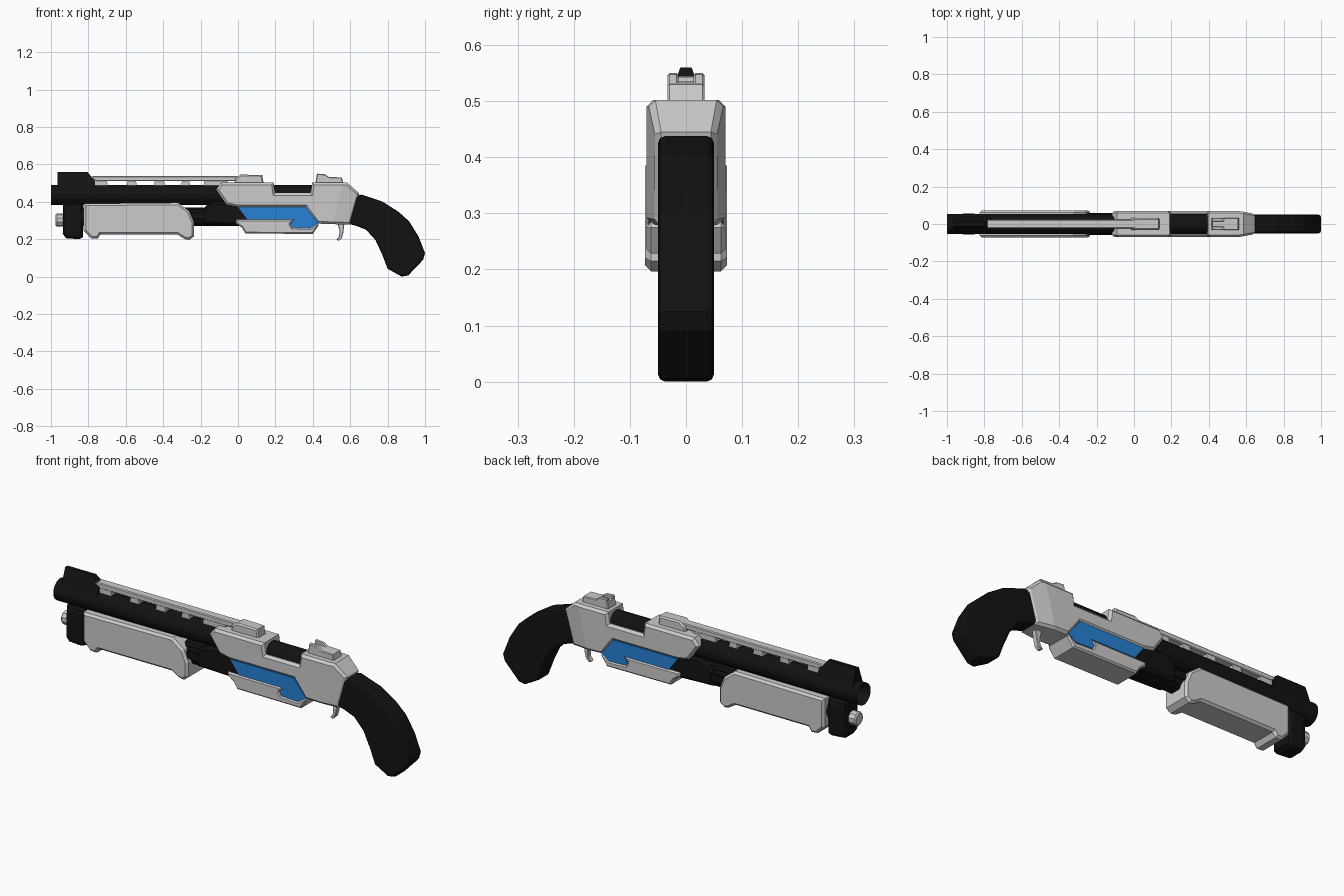
import bpy, bmesh, math
from mathutils import Vector, Matrix

if "Cube" in bpy.data.objects:
    bpy.data.objects.remove(bpy.data.objects["Cube"])


def material(name, rgb):
    m = bpy.data.materials.new(name)
    m.diffuse_color = (*rgb, 1)
    m.use_nodes = True
    m.node_tree.nodes["Principled BSDF"].inputs["Base Color"].default_value = m.diffuse_color
    return m


BLACK = material("black", (0.006, 0.006, 0.006))
BLUE = material("blue", (0.02, 0.22, 0.68))


def finish(bm, name, mat=None, smooth=False):
    bmesh.ops.recalc_face_normals(bm, faces=bm.faces)
    me = bpy.data.meshes.new(name)
    bm.to_mesh(me)
    bm.free()
    ob = bpy.data.objects.new(name, me)
    bpy.context.collection.objects.link(ob)
    if mat:
        me.materials.append(mat)
    if smooth:
        bpy.ops.object.select_all(action='DESELECT')
        ob.select_set(True)
        bpy.context.view_layer.objects.active = ob
        bpy.ops.object.shade_smooth_by_angle(angle=math.radians(35))
    return ob


def prism(points, half, bevel=0.0, y=0.0, segments=1):
    """Side profile (x, z) extruded across y, with chamfered side rims."""
    bm = bmesh.new()
    f = bm.faces.new([bm.verts.new((px, -half, pz)) for px, pz in points])
    ext = bmesh.ops.extrude_face_region(bm, geom=[f])
    for v in ext["geom"]:
        if isinstance(v, bmesh.types.BMVert):
            v.co.y = half
    bmesh.ops.recalc_face_normals(bm, faces=bm.faces)
    if bevel:
        rim = [e for e in bm.edges if abs(e.verts[0].co.y - e.verts[1].co.y) < 1e-6]
        bmesh.ops.bevel(bm, geom=rim, offset=bevel, segments=segments,
                        affect='EDGES', profile=0.5, clamp_overlap=True)
    bmesh.ops.translate(bm, verts=bm.verts, vec=(0, y, 0))
    return bm


def rect(x0, x1, z0, z1):
    return [(x0, z0), (x1, z0), (x1, z1), (x0, z1)]


def rod(x0, x1, z, radius, sides, bevel=0.0):
    """Cylinder along x."""
    bm = bmesh.new()
    bmesh.ops.create_cone(bm, cap_ends=True, segments=sides, radius1=radius,
                          radius2=radius, depth=x1 - x0)
    bmesh.ops.rotate(bm, verts=bm.verts, matrix=Matrix.Rotation(math.pi / sides, 3, 'Z'))
    bmesh.ops.rotate(bm, verts=bm.verts, matrix=Matrix.Rotation(math.pi / 2, 3, 'Y'))
    bmesh.ops.translate(bm, verts=bm.verts, vec=((x0 + x1) / 2, 0, z))
    if bevel:
        rim = [e for e in bm.edges if abs(e.verts[0].co.x - e.verts[1].co.x) < 1e-6]
        bmesh.ops.bevel(bm, geom=rim, offset=bevel, segments=1, affect='EDGES')
    return bm


# Barrel with a bored muzzle
bm = rod(-1.0, 0.42, 0.436, 0.055, 24)
bm.faces.ensure_lookup_table()
muzzle = min(bm.faces, key=lambda f: f.calc_center_median().x)
bmesh.ops.inset_region(bm, faces=[muzzle], thickness=0.014)
bmesh.ops.translate(bm, verts=muzzle.verts, vec=(0.06, 0, 0))
finish(bm, "barrel", BLACK, True)

# Magazine tube, its front clamp and grey end bolt
finish(rod(-0.9, 0.05, 0.32, 0.05, 20), "magazine_tube", BLACK, True)
finish(prism([(-0.935, 0.39), (-0.83, 0.39), (-0.83, 0.21), (-0.85, 0.2),
              (-0.92, 0.205), (-0.937, 0.23)], 0.055, 0.022, segments=2),
       "front_clamp", BLACK)
finish(rod(-0.975, -0.92, 0.302, 0.035, 10, 0.006), "end_bolt")

# Front sight ramp, narrowing upwards
bm = prism([(-0.965, 0.45), (-0.965, 0.56), (-0.805, 0.56), (-0.765, 0.51),
            (-0.765, 0.45)], 0.05)
for v in bm.verts:
    if v.co.z > 0.5:
        v.co.y *= 0.2 if v.co.z > 0.55 else 0.55
finish(bm, "front_sight", BLACK)

# Ventilated rib on feet
finish(prism([(-0.79, 0.53), (-0.775, 0.537), (0.02, 0.537), (0.02, 0.51),
              (-0.76, 0.51)], 0.023, 0.004), "top_rib")
for i, (a, b) in enumerate([(-0.77, -0.695), (-0.595, -0.54), (-0.45, -0.39),
                            (-0.305, -0.255), (-0.185, -0.05)]):
    finish(prism([(a, 0.48), (b, 0.48), (b - 0.006, 0.515), (a + 0.006, 0.515)],
                 0.021), f"rib_foot_{i}")

# Sliding fore-end
finish(prism([(-0.825, 0.39), (-0.32, 0.395), (-0.26, 0.35), (-0.235, 0.29),
              (-0.235, 0.215), (-0.26, 0.196), (-0.285, 0.2), (-0.325, 0.225),
              (-0.735, 0.225), (-0.75, 0.202), (-0.785, 0.204), (-0.825, 0.245)],
             0.073, 0.011), "fore_end")

# Black frame between fore-end and receiver
finish(prism([(-0.19, 0.28), (0.08, 0.27), (0.08, 0.40), (-0.12, 0.40),
              (-0.17, 0.38), (-0.19, 0.35)], 0.06, 0.012), "inner_frame", BLACK)
finish(prism(rect(-0.28, -0.16, 0.27, 0.37), 0.035, 0.01), "slide_link", BLACK)
for s in (-1, 1):
    finish(prism(rect(-0.25, -0.17, 0.305, 0.345), 0.008, 0.003, s * 0.05),
           f"slide_bar_{s}", BLACK)

# Receiver shell with ejection port; the rear end tapers into the grip
bm = prism([(-0.118, 0.465), (-0.09, 0.502), (0.19, 0.502), (0.198, 0.446),
            (0.388, 0.446), (0.396, 0.502), (0.585, 0.502), (0.648, 0.445),
            (0.6, 0.277), (0.425, 0.283), (0.36, 0.37), (0.0, 0.37),
            (-0.06, 0.382)], 0.07, 0.012)
origin, axis = Vector((0.56, 0, 0.5)), Vector((1, 0, -0.25)).normalized()
bmesh.ops.bisect_plane(bm, geom=bm.verts[:] + bm.edges[:] + bm.faces[:],
                       plane_co=origin, plane_no=axis)
for v in bm.verts:
    d = max(0, (v.co - origin).dot(axis))
    v.co.y *= 1 - 2.4 * d
finish(bm, "receiver_shell")

# Blue side inlay and the grey housing below it
finish(prism([(0.0, 0.372), (0.36, 0.372), (0.43, 0.288), (0.385, 0.258),
              (0.29, 0.262), (0.28, 0.28), (0.3, 0.305), (0.05, 0.305)],
             0.067), "side_inlay", BLUE)
finish(prism([(-0.012, 0.305), (0.3, 0.305), (0.28, 0.28), (0.29, 0.262),
              (0.385, 0.258), (0.425, 0.285), (0.432, 0.275), (0.4, 0.228),
              (0.04, 0.23), (0.02, 0.262), (-0.012, 0.285)], 0.07, 0.008),
       "lower_housing")

# Rib anchor block on top of the receiver
finish(prism([(-0.02, 0.49), (-0.015, 0.525), (0.015, 0.545), (0.13, 0.543),
              (0.138, 0.49)], 0.032, 0.007), "rib_anchor")

# Rear sight with two ears around the notch
finish(prism([(0.412, 0.49), (0.42, 0.535), (0.555, 0.53), (0.565, 0.49)],
             0.033, 0.004), "rear_sight_base")
for s in (-1, 1):
    finish(prism([(0.418, 0.52), (0.422, 0.55), (0.465, 0.547), (0.49, 0.53),
                  (0.49, 0.52)], 0.01, 0.004, s * 0.023), f"rear_sight_ear_{s}")

# Trigger
finish(prism([(0.53, 0.29), (0.57, 0.29), (0.563, 0.235), (0.555, 0.205),
              (0.54, 0.192), (0.526, 0.196), (0.54, 0.215), (0.543, 0.245)],
             0.013, 0.003), "trigger")

# Curved grip
finish(prism([(0.56, 0.29), (0.62, 0.43), (0.66, 0.438), (0.77, 0.402),
              (0.86, 0.345), (0.915, 0.295), (0.965, 0.215), (1.0, 0.125),
              (0.99, 0.09), (0.91, 0.006), (0.875, 0.0), (0.8, 0.042),
              (0.77, 0.12), (0.735, 0.195), (0.685, 0.25), (0.63, 0.272)],
             0.05, 0.013, segments=2), "grip", BLACK)
